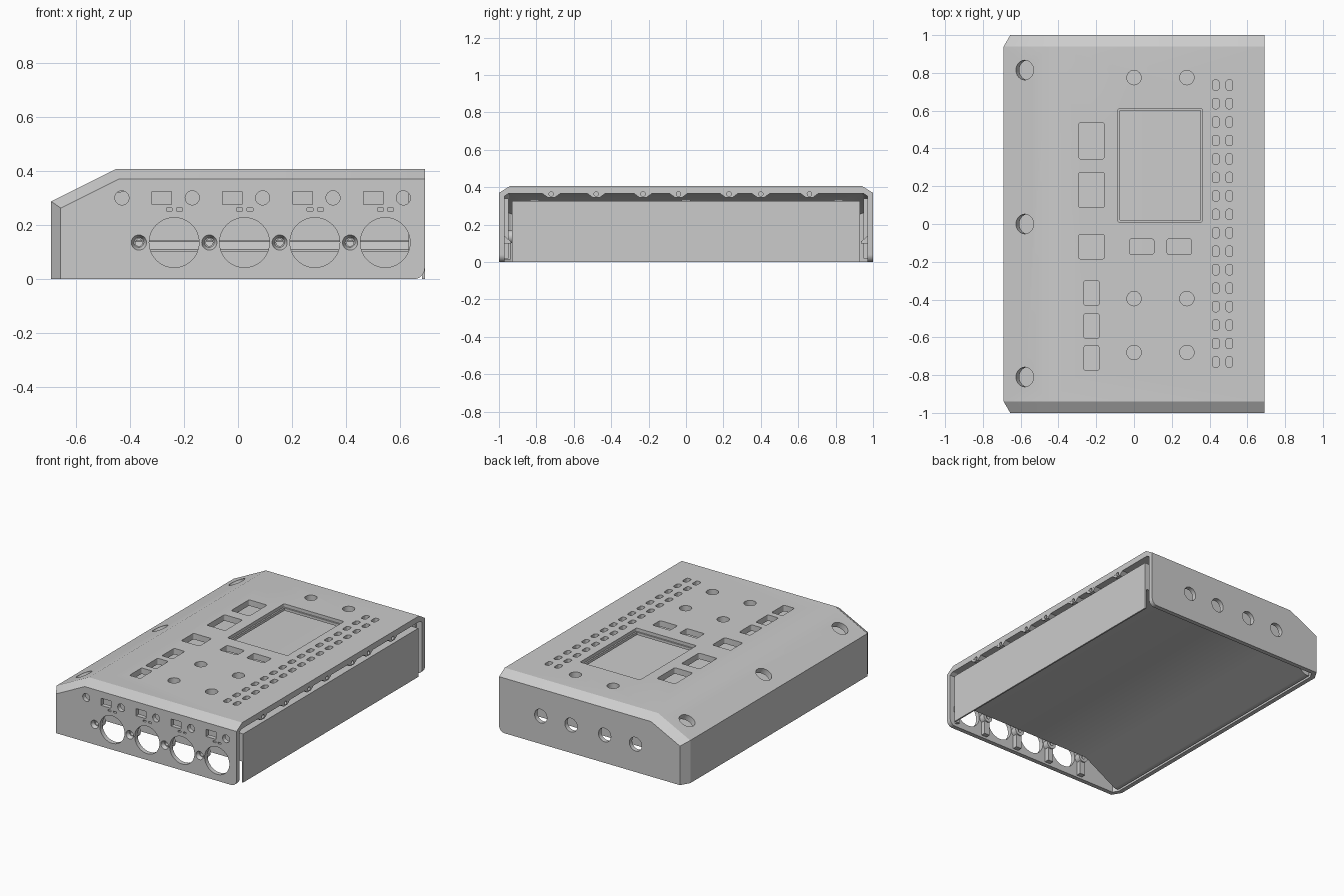
import bpy, bmesh, math
from mathutils import Matrix, Vector

if "Cube" in bpy.data.objects:
    bpy.data.objects.remove(bpy.data.objects["Cube"], do_unlink=True)

grey = bpy.data.materials.new("plain grey")
grey.use_nodes = True
grey.diffuse_color = (0.6, 0.6, 0.6, 1)
grey.node_tree.nodes["Principled BSDF"].inputs["Base Color"].default_value = (0.6, 0.6, 0.6, 1)

WALL, ROOF = 0.03, 0.04
FRONT = Matrix.Rotation(math.pi / 2, 4, 'X')     # local z points to -y
SIDE = Matrix.Rotation(math.pi / 2, 4, 'Y')      # local z points to +x
SLOPE_N = Vector((-0.12, 0, 0.24)).normalized()


def finish(name, bm):
    bmesh.ops.recalc_face_normals(bm, faces=bm.faces)
    mesh = bpy.data.meshes.new(name)
    bm.to_mesh(mesh)
    bm.free()
    ob = bpy.data.objects.new(name, mesh)
    bpy.context.collection.objects.link(ob)
    mesh.materials.append(grey)
    return ob


def activate(ob):
    bpy.ops.object.select_all(action='DESELECT')
    ob.select_set(True)
    bpy.context.view_layer.objects.active = ob


def smooth(ob, angle=30):
    activate(ob)
    bpy.ops.object.shade_smooth_by_angle(angle=math.radians(angle))


def subtract(ob, cutter):
    mod = ob.modifiers.new("cut", 'BOOLEAN')
    mod.operation, mod.solver, mod.object = 'DIFFERENCE', 'EXACT', cutter
    activate(ob)
    bpy.ops.object.modifier_apply(modifier=mod.name)


def box(bm, loc, size, rot=Matrix(), radius=0.0, taper=0.0):
    """Box along its local z, with optional rounded corners or a narrower low end."""
    vs = bmesh.ops.create_cube(bm, size=1)['verts']
    for v in vs:
        low = v.co.z < 0
        v.co = Vector(v.co[i] * size[i] for i in range(3))
        if low:
            v.co.y -= math.copysign(taper, v.co.y)
    bmesh.ops.transform(bm, matrix=Matrix.Translation(loc) @ rot, verts=vs)
    if radius:
        axis = rot.to_3x3() @ Vector((0, 0, 1))
        edges = {e for v in vs for e in v.link_edges
                 if abs((e.verts[0].co - e.verts[1].co).normalized().dot(axis)) > 0.9}
        bmesh.ops.bevel(bm, geom=list(edges), offset=radius, segments=4,
                        profile=0.5, affect='EDGES')


def rod(bm, loc, r, depth, rot=Matrix(), r_low=None, sides=32):
    bmesh.ops.create_cone(bm, cap_ends=True, segments=sides, depth=depth,
                          radius1=r if r_low is None else r_low, radius2=r,
                          matrix=Matrix.Translation(loc) @ rot)


def prism(bm, points, axis, start, end):
    """Extrude a closed outline along x (points are y, z) or y (points are x, z)."""
    def place(p, t):
        return (t, p[0], p[1]) if axis == 'X' else (p[0], t, p[1])
    a, b = ([bm.verts.new(place(p, t)) for p in points] for t in (start, end))
    bm.faces.new(a)
    bm.faces.new(b)
    for i in range(len(points)):
        j = (i + 1) % len(points)
        bm.faces.new((a[i], a[j], b[j], b[i]))


def case_solid(inset, roof, x_max, z_min):
    """Block trimmed by the sloped nose and chamfer planes."""
    bm = bmesh.new()
    bmesh.ops.create_cube(bm, size=4)
    planes = [((x_max, 0, 0), (1, 0, 0), 0), ((0, 0, z_min), (0, 0, -1), 0),
              ((-0.69, 0, 0), (-1, 0, 0), inset), ((0, 0, 0.407), (0, 0, 1), roof),
              ((-0.45, 0, 0.407), SLOPE_N, roof)]
    for s in (-1, 1):
        along = Vector((0.24, 0, 0.12))
        across = Vector((0.01, 0.06 * s, -0.037))
        nose = along.cross(across) * -s
        planes += [((0, s, 0), (0, s, 0), inset),
                   ((0, s, 0.37), (0, 0.037 * s, 0.06), inset),
                   ((-0.45, 0.94 * s, 0.407), nose if nose.y * s > 0 else -nose, inset),
                   ((-0.69, 0.94 * s, 0), (-0.06, 0.035 * s, 0), inset)]
    for p, n, d in planes:
        n = Vector(n).normalized()
        res = bmesh.ops.bisect_plane(bm, geom=bm.verts[:] + bm.edges[:] + bm.faces[:],
                                     plane_co=Vector(p) - n * d, plane_no=n, clear_outer=True)
        rim = [e for e in res['geom_cut'] if isinstance(e, bmesh.types.BMEdge)]
        bmesh.ops.contextual_create(bm, geom=rim)
    bmesh.ops.remove_doubles(bm, verts=bm.verts, dist=1e-5)
    return bm


# Outer shell, with rounded lower corners at the open side
bm = case_solid(0, 0, 0.69, 0)
corner = [e for e in bm.edges if all(v.co.x > 0.689 and v.co.z < 0.001 for v in e.verts)]
bmesh.ops.bevel(bm, geom=corner, offset=0.04, segments=8, profile=0.5, affect='EDGES')
shell = finish("case_shell", bm)
cavity = finish("cavity_cutter", case_solid(WALL, ROOF, 1, -0.5))
subtract(shell, cavity)

# Openings in the top panel
cut = bmesh.new()
TOP = 0.39
for x in (0, 0.28):
    for y in (0.775, -0.395, -0.68):
        rod(cut, (x, y, TOP), 0.038, 0.1)
for y, w, h in ((0.44, 0.135, 0.19), (0.18, 0.135, 0.185), (-0.12, 0.135, 0.13),
                (-0.365, 0.08, 0.13), (-0.54, 0.08, 0.13), (-0.71, 0.08, 0.13)):
    box(cut, (-0.225, y, TOP), (w, h, 0.1), radius=0.01)
for x in (0.04, 0.24):
    box(cut, (x, -0.12, TOP), (0.13, 0.08, 0.1), radius=0.01)
box(cut, (0.138, 0.31, 0.435), (0.446, 0.6, 0.1), radius=0.008)
for row in range(16):
    for x in (0.433, 0.505):
        box(cut, (x, 0.735 - row * 0.0977, TOP), (0.035, 0.055, 0.1), radius=0.013)

# Round openings in the sloped nose
tilt = SLOPE_N.to_track_quat('Z', 'Y').to_matrix().to_4x4()
for y in (-0.81, 0, 0.815):
    rod(cut, (-0.575, y, 0.335), 0.052, 0.12, tilt)

# Openings in the front wall, repeated per channel
for i in range(5):
    x = 0.26 * i + 0.004
    rod(cut, (x - 0.433, -0.985, 0.3), 0.026, 0.1, FRONT)
    if i == 4:
        break
    rod(cut, (x - 0.24, -0.985, 0.135), 0.092, 0.1, FRONT, sides=48)
    box(cut, (x - 0.285, -0.985, 0.3), (0.072, 0.048, 0.1), FRONT)
    for dx in (-0.258, -0.22):
        box(cut, (x + dx, -0.985, 0.257), (0.022, 0.01, 0.1), FRONT)
    rod(cut, (x - 0.37, -0.99, 0.135), 0.03, 0.03, FRONT, r_low=0.018)

# Openings in the back wall
for x in (0.38, 0.155, -0.095, -0.325):
    rod(cut, (x, 0.985, 0.187), 0.046, 0.1, FRONT)
openings = finish("openings_cutter", cut)
subtract(shell, openings)

# Second pass: screw bores, display window inside its ledge, rim screw holes
bores, bosses, posts, tabs = (bmesh.new() for _ in range(4))
for i in range(4):
    x = 0.26 * i - 0.366
    rod(bores, (x, -0.97, 0.135), 0.013, 0.2, FRONT, sides=20)
    rod(bosses, (x, -0.951, 0.135), 0.034, 0.042, FRONT)
    box(posts, (x, -0.955, 0.06), (0.04, 0.034, 0.09))
box(bores, (0.138, 0.31, 0.37), (0.426, 0.58, 0.1))
for y in (-0.72, -0.48, -0.23, -0.04, 0.23, 0.40, 0.66):
    box(tabs, (0.667, y, 0.357), (0.045, 0.1, 0.022), taper=0.03)
    rod(bores, (0.685, y, 0.364), 0.012, 0.03, SIDE, sides=16)
bore_cutter = finish("bore_cutter", bores)
finish("front_support_posts", posts)
for ob in (shell, finish("front_screw_bosses", bosses), finish("rim_screw_tabs", tabs)):
    subtract(ob, bore_cutter)
    smooth(ob)
for ob in (cavity, openings, bore_cutter):
    bpy.data.objects.remove(ob, do_unlink=True)

# Inner body: side cover reaching the base, thick deck, and a nose sloping to the base
bm = bmesh.new()
prism(bm, [(0.69, 0), (0.69, 0.327), (-0.41, 0.327), (-0.45, 0.319), (-0.49, 0.3),
           (-0.65, 0.22), (-0.65, 0.005), (-0.62, 0.005), (-0.385, 0.14),
           (0.68, 0.14), (0.68, 0)], 'Y', -0.93, 0.93)
smooth(finish("inner_body", bm), 35)

# Hooked rail along the back wall, and its short counterpart at the front
bm = bmesh.new()
for s, start in ((1, -0.6), (-1, 0.64)):
    prism(bm, [(s * 0.972, 0.1), (s * 0.935, 0.1), (s * 0.935, 0.11), (s * 0.972, 0.14)],
          'X', start, 0.66)
finish("side_rails", bm)

# Upright ribs in the corners of the open side
bm = bmesh.new()
for s in (-1, 1):
    box(bm, (0.64, s * 0.962, 0.18), (0.02, 0.025, 0.32))
finish("corner_ribs", bm)
